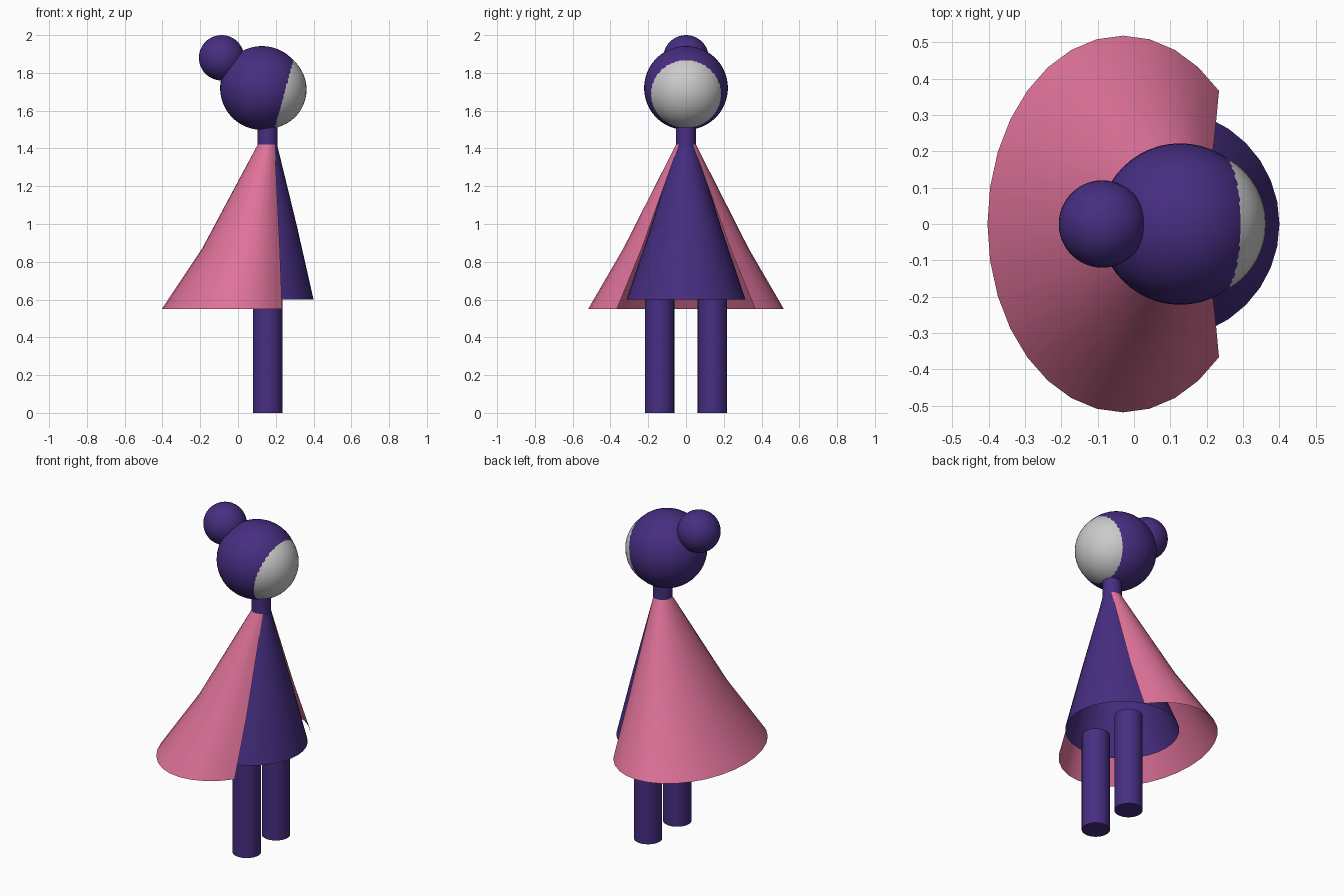
import bpy, bmesh
from math import cos, sin, radians

if "Cube" in bpy.data.objects:
    bpy.data.objects.remove(bpy.data.objects["Cube"])


def material(name, color):
    m = bpy.data.materials.new(name)
    m.diffuse_color = color
    m.use_nodes = True
    m.node_tree.nodes["Principled BSDF"].inputs["Base Color"].default_value = m.diffuse_color
    return m


indigo = material("indigo", (0.062, 0.027, 0.22, 1))
pink = material("pink", (0.74, 0.17, 0.32, 1))


def finish(name, mat):
    ob = bpy.context.object
    ob.name = name
    if mat:
        ob.data.materials.append(mat)
    bpy.ops.object.shade_smooth_by_angle(angle=radians(35))
    return ob


def ball(name, x, z, r, mat=None):
    bpy.ops.mesh.primitive_uv_sphere_add(segments=48, ring_count=24, radius=r,
                                         location=(x, 0, z))
    finish(name, mat)


def post(name, x, y, z0, z1, r, mat):
    bpy.ops.mesh.primitive_cylinder_add(vertices=32, radius=r, depth=z1 - z0,
                                        location=(x, y, (z0 + z1) / 2))
    finish(name, mat)


def loft(name, rings, start, end, mat):
    """Skin stacked elliptical rings (z, centre x, x radius, y radius) in 11.25 degree steps."""
    step = 11.25
    count = round((end - start) / step)
    closed = count == 32
    bm = bmesh.new()
    rows = []
    for z, cx, a, b in rings:
        angles = [radians(start + i * step) for i in range(count + (not closed))]
        rows.append([bm.verts.new((cx + a * cos(t), b * sin(t), z)) for t in angles])
    for low, high in zip(rows, rows[1:]):
        for i in range(count):
            j = (i + 1) % len(low)
            bm.faces.new((low[i], low[j], high[j], high[i]))
    me = bpy.data.meshes.new(name)
    bm.to_mesh(me)
    bm.free()
    ob = bpy.data.objects.new(name, me)
    bpy.context.collection.objects.link(ob)
    bpy.ops.object.select_all(action='DESELECT')
    ob.select_set(True)
    bpy.context.view_layer.objects.active = ob
    finish(name, mat)


# Head: hair ball, face ball pushed through it, and bun
ball("hair", 0.127, 1.72, 0.222, indigo)
ball("face", 0.156, 1.712, 0.207)
ball("hair_bun", -0.087, 1.88, 0.12, indigo)

# Neck and legs
post("neck", 0.157, 0, 1.4, 1.56, 0.053, indigo)
for side, y in (("left", 0.14), ("right", -0.14)):
    post("leg_" + side, 0.157, y, 0, 0.6, 0.078, indigo)

# Dress: flared shell, open at the hem
loft("dress", [(0.6, 0.085, 0.315, 0.315),
               (0.98, 0.127, 0.187, 0.187),
               (1.42, 0.157, 0.05, 0.05)], 0, 360, indigo)

# Cape: three-quarter shell, open towards +x
loft("cape", [(0.55, -0.03, 0.373, 0.518),
              (0.87, 0.051, 0.241, 0.332),
              (1.42, 0.157, 0.053, 0.053)], 45, 315, pink)
